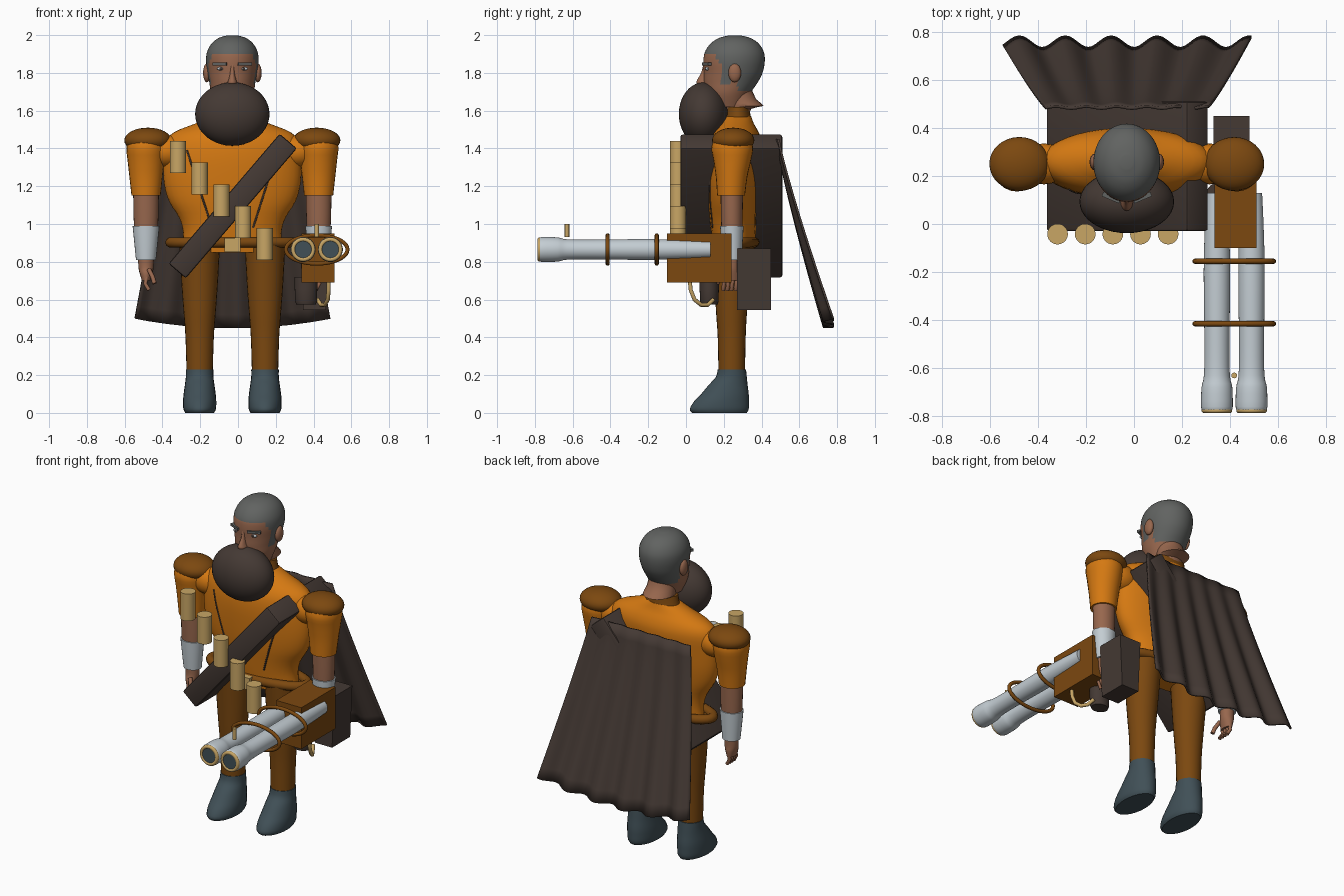
import bpy, bmesh, math
from mathutils import Matrix, Vector

if "Cube" in bpy.data.objects:
    bpy.data.objects.remove(bpy.data.objects["Cube"], do_unlink=True)

MID = -0.03  # x of the figure's own centre line


def material(name, r, g, b):
    m = bpy.data.materials.new(name)
    m.use_nodes = True
    m.diffuse_color = (r, g, b, 1)
    bsdf = next(n for n in m.node_tree.nodes if n.type == "BSDF_PRINCIPLED")
    bsdf.inputs["Base Color"].default_value = (r, g, b, 1)
    return m


ORANGE = material("bright orange", 0.66, 0.19, 0.006)
RUST = material("dark orange", 0.2, 0.065, 0.005)
BROWN = material("dark brown", 0.058, 0.041, 0.034)
SLATE = material("slate", 0.052, 0.08, 0.095)
TAN = material("tan", 0.58, 0.38, 0.13)
SKIN = material("skin", 0.31, 0.135, 0.075)
GREY = material("hair grey", 0.12, 0.125, 0.12)
STEEL = material("pale steel", 0.55, 0.61, 0.65)


def finish(name, bm, *mats, rule=None):
    bmesh.ops.recalc_face_normals(bm, faces=bm.faces)
    for f in bm.faces:
        f.smooth = True
        if rule:
            f.material_index = rule(f.calc_center_median())
    for e in bm.edges:
        e.smooth = e.calc_face_angle(0) < 0.7
    me = bpy.data.meshes.new(name)
    bm.to_mesh(me)
    bm.free()
    for m in mats:
        me.materials.append(m)
    ob = bpy.data.objects.new(name, me)
    bpy.context.collection.objects.link(ob)
    return ob


def smooth_rings(rings, sub):
    """Catmull-Rom interpolation between the given cross-sections."""
    out = []
    for i in range(len(rings) - 1):
        p = [Vector(rings[min(max(k, 0), len(rings) - 1)]) for k in range(i - 1, i + 3)]
        for s in range(sub):
            t = s / sub
            out.append(p[1] + 0.5 * t * ((p[2] - p[0]) + t * (2 * p[0] - 5 * p[1] + 4 * p[2] - p[3]
                       + t * (3 * (p[1] - p[2]) + p[3] - p[0]))))
    return out + [Vector(rings[-1])]


def loft(name, cx, rings, *mats, n=24, sub=3, along_y=False, rule=None):
    """Elliptic sections: (height, half width, front, back); along_y swaps y and z."""
    bm = bmesh.new()
    loops = []
    for w, hw, lo, hi in smooth_rings(rings, sub):
        loop = []
        for k in range(n):
            a = math.tau * k / n
            u, v = cx + hw * math.cos(a), (lo + hi) / 2 + (hi - lo) / 2 * math.sin(a)
            loop.append(bm.verts.new((u, w, v) if along_y else (u, v, w)))
        loops.append(loop)
    for a, b in zip(loops, loops[1:]):
        for k in range(n):
            bm.faces.new((a[k], a[(k + 1) % n], b[(k + 1) % n], b[k]))
    bm.faces.new(loops[0])
    bm.faces.new(loops[-1])
    return finish(name, bm, *mats, rule=rule)


def ellipsoid(name, loc, radii, mat, n=24):
    bm = bmesh.new()
    bmesh.ops.create_uvsphere(bm, u_segments=n, v_segments=n // 2, radius=1,
                              matrix=Matrix.LocRotScale(Vector(loc), None, Vector(radii)))
    return finish(name, bm, mat)


def box(name, loc, size, mat, turn=0, axis="Y", bevel=0, taper=1):
    bm = bmesh.new()
    bmesh.ops.create_cube(bm, size=1)
    for v in bm.verts:
        if v.co.z < 0:
            v.co.x *= taper
    bm.transform(Matrix.LocRotScale(Vector(loc), Matrix.Rotation(turn, 3, axis), Vector(size)))
    if bevel:
        bmesh.ops.bevel(bm, geom=bm.edges[:], offset=bevel, segments=2, affect="EDGES", profile=0.5)
    return finish(name, bm, mat)


def pipe(name, pts, r, mat, closed=False):
    cu = bpy.data.curves.new(name, "CURVE")
    cu.dimensions = "3D"
    cu.bevel_depth, cu.bevel_resolution, cu.use_fill_caps = r, 3, True
    sp = cu.splines.new("POLY")
    sp.points.add(len(pts) - 1)
    for p, co in zip(sp.points, pts):
        p.co = (*co, 1)
    sp.use_cyclic_u = closed
    cu.materials.append(mat)
    ob = bpy.data.objects.new(name, cu)
    bpy.context.collection.objects.link(ob)
    return ob


def oval(n=40):
    return [(math.cos(math.tau * k / n), math.sin(math.tau * k / n)) for k in range(n)]


# Torso, collar, belt and buckle
torso = loft("torso", MID, [
    (0.85, 0.27, 0.15, 0.36), (0.95, 0.26, 0.135, 0.37), (1.03, 0.28, 0.125, 0.37),
    (1.12, 0.335, 0.115, 0.375), (1.22, 0.362, 0.108, 0.385), (1.34, 0.365, 0.105, 0.395),
    (1.43, 0.355, 0.115, 0.4), (1.485, 0.31, 0.14, 0.385), (1.53, 0.2, 0.175, 0.36),
    (1.57, 0.1, 0.2, 0.345)], ORANGE, n=40)
loft("collar", MID, [(1.52, 0.13, 0.185, 0.36), (1.56, 0.11, 0.205, 0.345),
                     (1.62, 0.1, 0.215, 0.335)], RUST)
pipe("belt", [(MID + 0.327 * c, 0.252 + 0.11 * s, 0.903) for c, s in oval()], 0.028, RUST, True)
box("buckle", (-0.03, 0.115, 0.888), (0.085, 0.04, 0.075), TAN)

# Jacket seams laid on the chest
bpy.context.view_layer.update()
for side, top, low in (("right", (-0.27, 1.39), (-0.15, 1.02)), ("left", (0.21, 1.39), (0.08, 0.98))):
    pts = []
    for k in range(13):
        x, z = Vector(top).lerp(Vector(low), k / 12)
        hit, where, _, _ = torso.ray_cast(Vector((x, -1, z)), Vector((0, 1, 0)))
        if hit:
            pts.append(where)
    pipe(side + "_jacket_seam", pts, 0.005, BROWN)

# Legs, boots and arms, mirrored about the centre line
for name, s in (("right", -1), ("left", 1)):
    leg, arm = MID + s * 0.173, MID + s * 0.457
    loft(name + "_leg", leg, [
        (0.2, 0.069, 0.172, 0.312), (0.4, 0.075, 0.168, 0.316), (0.52, 0.084, 0.16, 0.322),
        (0.68, 0.096, 0.15, 0.335), (0.9, 0.108, 0.135, 0.36)], RUST)
    loft(name + "_boot", leg, [
        (0, 0.076, 0.032, 0.322), (0.02, 0.086, 0.02, 0.332), (0.06, 0.088, 0.042, 0.333),
        (0.1, 0.085, 0.08, 0.332), (0.15, 0.078, 0.122, 0.326), (0.19, 0.073, 0.158, 0.322),
        (0.23, 0.073, 0.168, 0.318)], SLATE)
    ellipsoid(name + "_shoulder", (MID + s * 0.345, 0.25, 1.385), (0.11, 0.085, 0.085), ORANGE)
    loft(name + "_sleeve", arm, [
        (1.15, 0.077, 0.165, 0.312), (1.25, 0.088, 0.158, 0.325), (1.34, 0.098, 0.145, 0.345),
        (1.41, 0.104, 0.135, 0.355), (1.47, 0.085, 0.16, 0.33)], ORANGE)
    ellipsoid(name + "_shoulder_pad", (MID + s * 0.447, 0.25, 1.443), (0.125, 0.112, 0.067), RUST, 32)
    loft(name + "_forearm", arm, [(0.95, 0.062, 0.188, 0.298), (1.05, 0.066, 0.185, 0.3),
                                  (1.17, 0.068, 0.183, 0.302)], SKIN)
    loft(name + "_bracer", arm, [(0.81, 0.053, 0.195, 0.295), (0.9, 0.062, 0.187, 0.3),
                                 (0.99, 0.071, 0.18, 0.305)], STEEL)
    loft(name + "_hand", arm, [(0.83, 0.042, 0.205, 0.285), (0.77, 0.04, 0.205, 0.283),
                               (0.74, 0.034, 0.195, 0.285), (0.7, 0.022, 0.195, 0.28)], SKIN, n=16)
    for k in range(4):
        y = 0.205 + 0.022 * k
        x = arm - s * 0.004
        pipe(f"{name}_finger_{k + 1}", [(x, y, 0.72), (x + s * 0.008, y - 0.004, 0.685),
                                        (x - s * 0.012, y - 0.008, 0.65)], 0.0105, SKIN)
    pipe(name + "_thumb", [(arm - s * 0.015, 0.2, 0.76), (arm - s * 0.035, 0.178, 0.72),
                           (arm - s * 0.045, 0.168, 0.685)], 0.012, SKIN)


# Head with the hair cut by a rule
def hair_rule(c):
    hair = (c.z > 1.905 or (c.y > 0.165 and c.z > 1.85) or (0.185 < c.y < 0.235 and c.z > 1.74)
            or (c.y > 0.235 and c.z > 1.79) or (c.y > 0.275 and c.z > 1.70))
    return 1 if hair else 0


loft("head", MID, [
    (1.62, 0.085, 0.13, 0.31), (1.69, 0.112, 0.102, 0.34), (1.75, 0.122, 0.094, 0.38),
    (1.8, 0.131, 0.094, 0.405), (1.86, 0.139, 0.092, 0.417), (1.91, 0.134, 0.1, 0.412),
    (1.955, 0.11, 0.13, 0.385), (1.985, 0.072, 0.175, 0.34), (1.999, 0.025, 0.23, 0.285)],
    SKIN, GREY, n=48, sub=5, rule=hair_rule)
loft("neck", MID, [(1.55, 0.075, 0.21, 0.33), (1.61, 0.08, 0.205, 0.345), (1.625, 0.09, 0.2, 0.41),
                   (1.66, 0.085, 0.19, 0.372), (1.72, 0.085, 0.17, 0.345)], SKIN, sub=2)
ellipsoid("beard", (MID, 0.093, 1.582), (0.197, 0.131, 0.168), BROWN, 40)
loft("nose", MID, [(1.725, 0.016, 0.08, 0.13), (1.745, 0.026, 0.056, 0.13), (1.765, 0.02, 0.06, 0.13),
                   (1.8, 0.013, 0.08, 0.13), (1.845, 0.013, 0.092, 0.13)], SKIN, n=16)
for name, s in (("right", -1), ("left", 1)):
    ellipsoid(name + "_ear", (MID + s * 0.135, 0.258, 1.8), (0.02, 0.034, 0.05), SKIN, 16)
    ellipsoid(name + "_eye", (MID + s * 0.06, 0.113, 1.822), (0.022, 0.01, 0.009), STEEL, 16)
    ellipsoid(name + "_pupil", (MID + s * 0.06, 0.105, 1.822), (0.008, 0.004, 0.008), BROWN, 12)
    box(name + "_eyebrow", (MID + s * 0.065, 0.11, 1.847), (0.078, 0.02, 0.014), GREY, s * 0.4, "Z")

# Broad sash slab passing diagonally through the body
box("sash", (-0.028, 0.24, 1.095), (0.905, 0.54, 0.12), BROWN, turn=-math.atan2(0.69, 0.59), bevel=0.012)

# Row of powder tubes
for k in range(5):
    z = 1.355 - 0.115 * k
    loft(f"powder_tube_{k + 1}", -0.318 + 0.115 * k, [
        (z - 0.085, 0.043, -0.085, 0.001), (z + 0.085, 0.043, -0.085, 0.001)], TAN, sub=1)

# Pleated cape hanging from the shoulders
bm = bmesh.new()
COLS, ROWS = 64, 14
grid = []
for j in range(ROWS + 1):
    t = j / ROWS
    row = []
    for i in range(COLS + 1):
        s = 2 * i / COLS - 1
        wave = math.cos(math.tau * (s + 0.5) / 0.37)
        row.append(bm.verts.new((-0.028 + s * (0.34 + 0.177 * t),
                                 0.485 + 0.27 * t ** 1.15 + (0.004 + 0.02 * t) * wave,
                                 1.45 - t * (1 - 0.05 * s * s))))
    grid.append(row)
for a, b in zip(grid, grid[1:]):
    for i in range(COLS):
        bm.faces.new((a[i], a[i + 1], b[i + 1], b[i]))
cape = finish("cape", bm, BROWN)
thick = cape.modifiers.new("thickness", "SOLIDIFY")
thick.thickness, thick.offset = 0.012, 0

# Twin-barrelled gun held at the left side
GX, GZ = 0.417, 0.865
for name, s in (("right", -1), ("left", 1)):
    x = GX + s * 0.072
    profile = [(-0.778, 0.06), (-0.76, 0.066), (-0.68, 0.064), (-0.63, 0.054), (-0.5, 0.052),
               (-0.2, 0.055), (0.0, 0.05), (0.13, 0.044)]
    loft(name + "_barrel", x, [(y, r, GZ - r, GZ + r) for y, r in profile], STEEL, n=32, along_y=True)
    pipe(name + "_muzzle_ring", [(x + 0.053 * c, -0.776, GZ + 0.053 * d) for c, d in oval()],
         0.011, TAN, True)
    loft(name + "_bore", x, [(-0.782, 0.046, GZ - 0.046, GZ + 0.046),
                             (-0.775, 0.046, GZ - 0.046, GZ + 0.046)], SLATE, sub=1, along_y=True)
for name, y in (("front", -0.415), ("rear", -0.155)):
    pipe(name + "_barrel_band", [(GX + 0.163 * c, y, GZ + 0.075 * d) for c, d in oval()],
         0.011, RUST, True)
box("gun_body", (0.423, 0.07, 0.82), (0.175, 0.34, 0.26), RUST)
box("gun_stock", (0.405, 0.36, 0.708), (0.15, 0.18, 0.325), BROWN, taper=0.8)
loft("gun_grip", 0.36, [(0.575, 0.045, 0.085, 0.165), (0.59, 0.058, 0.075, 0.172),
                        (0.72, 0.06, 0.07, 0.175)], BROWN, sub=2)
pipe("trigger_guard", [(0.48, 0.02, 0.7), (0.48, 0.025, 0.65), (0.475, 0.045, 0.6), (0.46, 0.08, 0.572),
                       (0.44, 0.115, 0.572), (0.42, 0.145, 0.6)], 0.011, TAN)
loft("front_sight", GX, [(0.93, 0.012, -0.642, -0.618), (1.0, 0.012, -0.642, -0.618)], TAN, n=12, sub=1)
